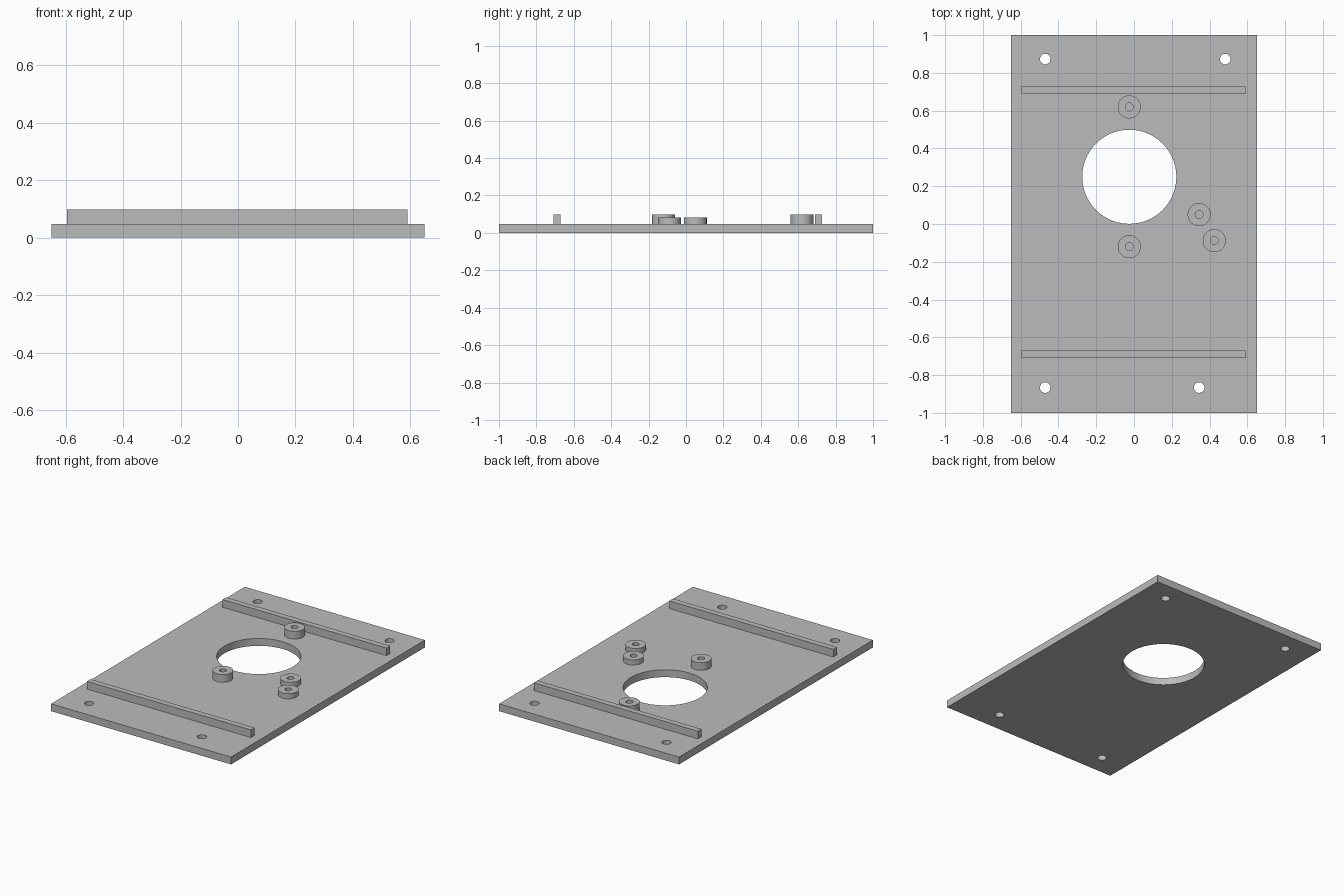
import bpy
import bmesh
from math import radians, tau
from mathutils import Matrix, Vector

cube = bpy.data.objects.get("Cube")
if cube:
    bpy.data.objects.remove(cube, do_unlink=True)

GREY = (0.5, 0.5, 0.5, 1.0)
grey = bpy.data.materials.new("plain_grey")
grey.use_nodes = True
grey.diffuse_color = GREY
grey.node_tree.nodes["Principled BSDF"].inputs["Base Color"].default_value = GREY

PLATE_TOP = 0.048
RAIL_TOP = 0.098


def add_object(name, bm):
    bmesh.ops.recalc_face_normals(bm, faces=bm.faces)
    mesh = bpy.data.meshes.new(name)
    bm.to_mesh(mesh)
    bm.free()
    mesh.materials.append(grey)
    obj = bpy.data.objects.new(name, mesh)
    bpy.context.collection.objects.link(obj)
    return obj


def select_only(obj):
    bpy.ops.object.select_all(action="DESELECT")
    obj.select_set(True)
    bpy.context.view_layer.objects.active = obj


def smooth(obj):
    select_only(obj)
    bpy.ops.object.shade_smooth_by_angle(angle=radians(30))


def box(name, x0, x1, y0, y1, z0, z1):
    bm = bmesh.new()
    size = Matrix.Diagonal((x1 - x0, y1 - y0, z1 - z0, 1))
    centre = Vector((x0 + x1, y0 + y1, z0 + z1)) / 2
    bmesh.ops.create_cube(bm, size=1, matrix=Matrix.Translation(centre) @ size)
    return add_object(name, bm)


def boss(name, x, y, top, outer=0.061, inner=0.021):
    # Square tube profile spun about the boss axis
    bm = bmesh.new()
    corners = [(inner, PLATE_TOP), (outer, PLATE_TOP), (outer, top), (inner, top)]
    verts = [bm.verts.new((x + r, y, z)) for r, z in corners]
    edges = [bm.edges.new((verts[i], verts[i - 1])) for i in range(4)]
    bmesh.ops.spin(bm, geom=verts + edges, cent=(x, y, 0), axis=(0, 0, 1),
                   angle=tau, steps=48, use_merge=True)
    bmesh.ops.remove_doubles(bm, verts=bm.verts, dist=0.0001)
    smooth(add_object(name, bm))


# Base plate with a large opening and four mounting holes
plate = box("base_plate", -0.65, 0.65, -1, 1, 0, PLATE_TOP)
holes = [(-0.025, 0.25, 0.249, 96)]
holes += [(x, y, 0.028, 32) for x, y in
          ((-0.47, 0.873), (0.483, 0.873), (-0.47, -0.866), (0.345, -0.866))]
bm = bmesh.new()
for x, y, radius, sides in holes:
    bmesh.ops.create_cone(bm, cap_ends=True, segments=sides, radius1=radius,
                          radius2=radius, depth=0.4,
                          matrix=Matrix.Translation((x, y, 0)))
cutter = add_object("hole_cutter", bm)
cutter.hide_render = True
cut = plate.modifiers.new("holes", "BOOLEAN")
cut.operation = "DIFFERENCE"
cut.solver = "EXACT"
cut.object = cutter
select_only(plate)
bpy.ops.object.modifier_apply(modifier=cut.name)
bpy.data.objects.remove(cutter, do_unlink=True)
smooth(plate)

# Cross rails
for name, y in (("back_rail", 0.709), ("front_rail", -0.69)):
    box(name, -0.595, 0.59, y - 0.019, y + 0.019, PLATE_TOP, RAIL_TOP)

# Tall bosses beside the opening, short bosses to its left
boss("back_boss", -0.025, 0.62, RAIL_TOP)
boss("front_boss", -0.025, -0.12, RAIL_TOP)
boss("inner_side_boss", 0.345, 0.05, 0.082)
boss("outer_side_boss", 0.425, -0.088, 0.082)
